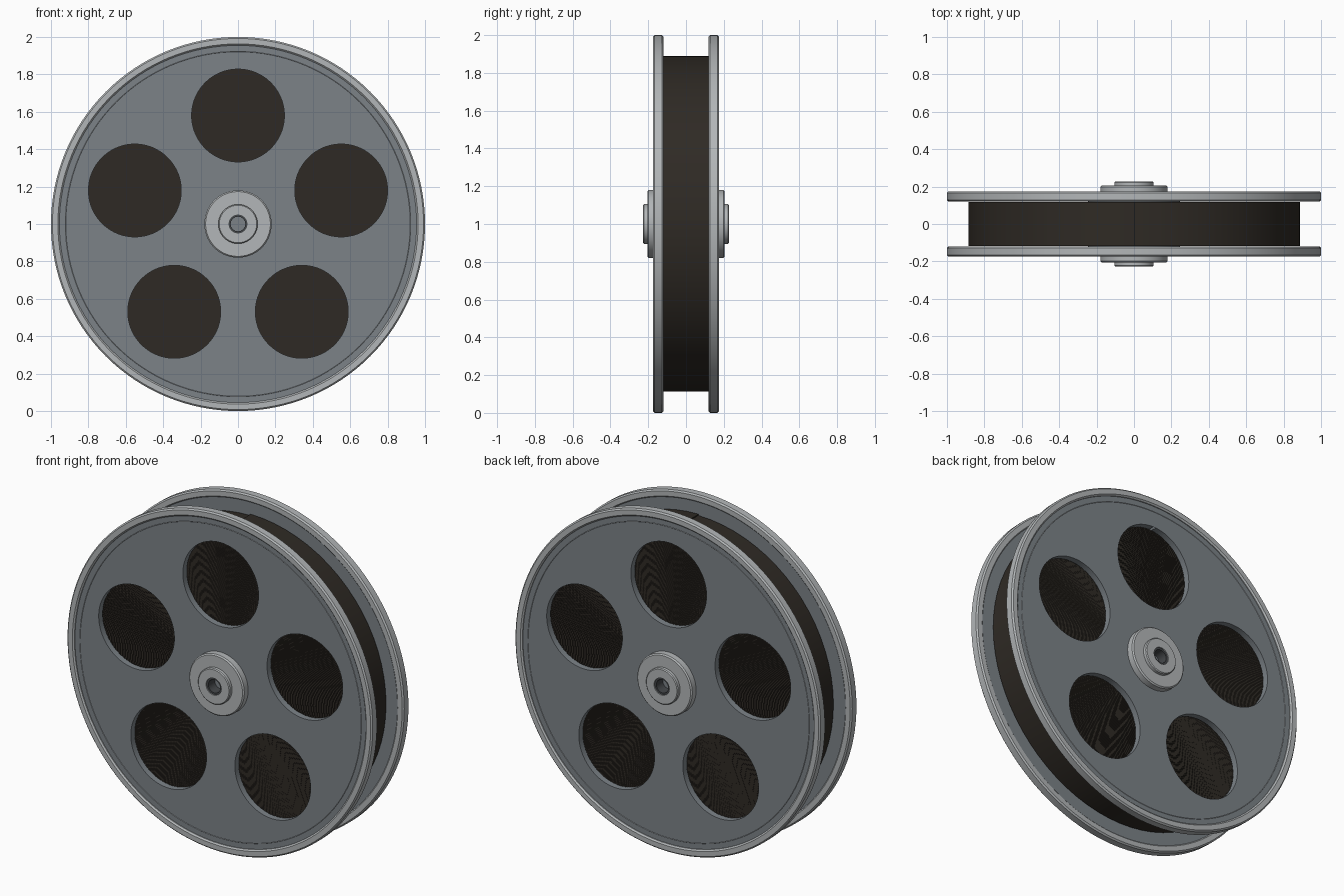
import bpy, bmesh, math

if "Cube" in bpy.data.objects:
    bpy.data.objects.remove(bpy.data.objects["Cube"])

CZ = 1.0       # axle height
SEG = 128


def material(name, rgb):
    m = bpy.data.materials.new(name)
    m.diffuse_color = (*rgb, 1)
    m.use_nodes = True
    m.node_tree.nodes["Principled BSDF"].inputs["Base Color"].default_value = m.diffuse_color
    return m


STEEL = material("bright_steel", (0.45, 0.47, 0.48))
PAINT = material("painted_steel", (0.2, 0.225, 0.245))
DARK = material("dark_steel", (0.06, 0.065, 0.07))
FILM = material("film", (0.028, 0.023, 0.018))


def finish(name, bm, mat):
    bmesh.ops.remove_doubles(bm, verts=bm.verts, dist=1e-5)
    bmesh.ops.recalc_face_normals(bm, faces=bm.faces)
    me = bpy.data.meshes.new(name)
    bm.to_mesh(me)
    bm.free()
    ob = bpy.data.objects.new(name, me)
    bpy.context.collection.objects.link(ob)
    ob.data.materials.append(mat)
    return ob


def smooth(ob):
    bpy.ops.object.select_all(action='DESELECT')
    ob.select_set(True)
    bpy.context.view_layer.objects.active = ob
    bpy.ops.object.shade_smooth_by_angle(angle=math.radians(30))


def lathe(name, profile, mat, seg=SEG, centre=(0, CZ), closed=True):
    """Turn a (radius, y) profile about an axis parallel to y."""
    bm = bmesh.new()
    rings = []
    for i in range(seg):
        a = 2 * math.pi * i / seg
        rings.append([bm.verts.new((centre[0] + r * math.cos(a), y, centre[1] + r * math.sin(a)))
                      for r, y in profile])
    n = len(profile)
    for i in range(seg):
        p, q = rings[i], rings[(i + 1) % seg]
        for j in range(n if closed else n - 1):
            k = (j + 1) % n
            if profile[j][0] == 0 and profile[k][0] == 0:
                continue
            if profile[j][0] == 0:
                bm.faces.new((p[j], p[k], q[k]))
            elif profile[k][0] == 0:
                bm.faces.new((p[j], p[k], q[j]))
            else:
                bm.faces.new((p[j], p[k], q[k], q[j]))
    return finish(name, bm, mat)


def disc(name, r, y0, y1, mat, **kw):
    return lathe(name, [(0, y0), (r, y0), (r, y1), (0, y1)], mat, closed=False, **kw)


# cutters for the five round windows
cutters = []
for i in range(5):
    a = math.radians(90 + 72 * i)
    c = disc("window_cutter", 0.248, -0.3, 0.3, PAINT, seg=96,
             centre=(0.58 * math.cos(a), CZ + 0.58 * math.sin(a)))
    c.hide_render = True
    cutters.append(c)

for side, s in (("front", -1), ("back", 1)):
    def part(name, pts, mat, **kw):
        ob = lathe(f"{side}_{name}", [(r, s * y) for r, y in pts], mat, **kw)
        smooth(ob)
        return ob

    # flange plate with windows
    plate = disc(f"{side}_plate", 0.975, s * 0.125, s * 0.162, PAINT)
    bpy.context.view_layer.objects.active = plate
    for c in cutters:
        mod = plate.modifiers.new("window", 'BOOLEAN')
        mod.operation = 'DIFFERENCE'
        mod.solver = 'EXACT'
        mod.object = c
        bpy.ops.object.modifier_apply(modifier=mod.name)
    smooth(plate)

    # rounded outer rim
    part("rim", [(0.955, 0.127), (0.963, 0.12), (0.992, 0.12), (1.0, 0.128),
                 (1.0, 0.167), (0.992, 0.175), (0.963, 0.175), (0.955, 0.167)], STEEL)
    # fine pressed bead inside the rim
    part("bead", [(0.919, 0.16), (0.922, 0.1635), (0.925, 0.16)], STEEL)
    # stepped hub with a bore
    part("hub_washer", [(0.05, 0.158), (0.18, 0.158), (0.18, 0.198), (0.173, 0.205),
                        (0.05, 0.205)], STEEL)
    part("hub_boss", [(0.05, 0.2), (0.105, 0.2), (0.105, 0.223), (0.1, 0.228),
                      (0.05, 0.228)], STEEL)
    # dark bushing lining the bore
    part("bushing", [(0.039, 0.16), (0.052, 0.16), (0.052, 0.222), (0.039, 0.222)],
         DARK, seg=48)

for c in cutters:
    bpy.data.objects.remove(c)

# core joining the flanges
smooth(disc("core", 0.245, -0.127, 0.127, PAINT))

# wound film: solid body plus a spiral ribbon that stands proud of it
smooth(disc("film_body", 0.88, -0.115, 0.115, FILM))
TURNS, STEP, R0, R1 = 80, 72, 0.24, 0.89
pitch = (R1 - R0) / TURNS
bm = bmesh.new()
prev = None
for i in range(TURNS * STEP + 1):
    a = math.pi / 2 + 2 * math.pi * i / STEP
    r = R0 + pitch * i / STEP
    ring = [bm.verts.new((q * math.cos(a), y, CZ + q * math.sin(a)))
            for q, y in ((r, -0.118), (r, 0.118), (r - pitch * 0.8, 0.118), (r - pitch * 0.8, -0.118))]
    if prev:
        for j in range(4):
            k = (j + 1) % 4
            bm.faces.new((prev[j], prev[k], ring[k], ring[j]))
    else:
        bm.faces.new(ring)
    prev = ring
bm.faces.new(prev)
smooth(finish("film_spiral", bm, FILM))
